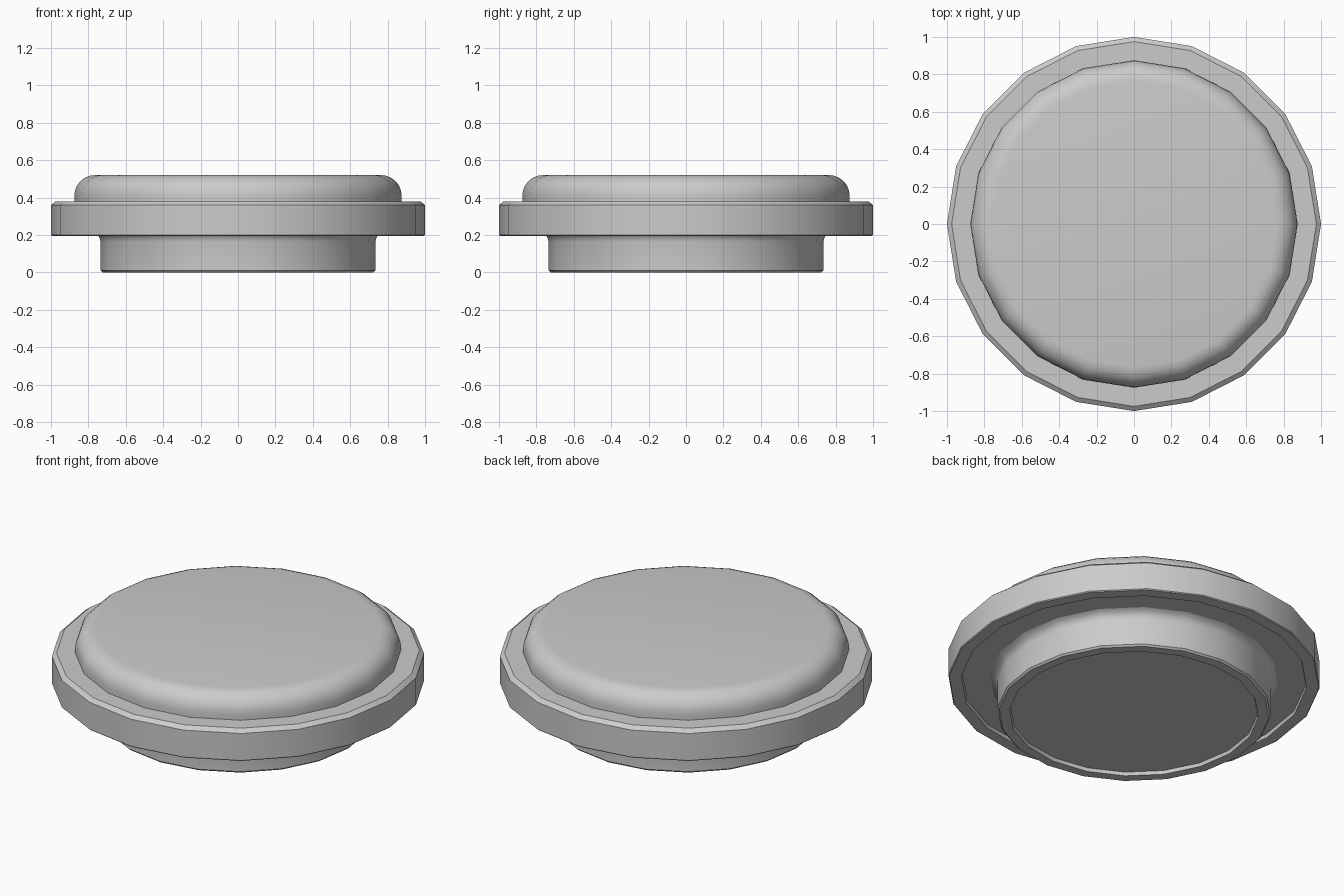
import bpy, bmesh, math

if "Cube" in bpy.data.objects:
    bpy.data.objects.remove(bpy.data.objects["Cube"])

SIDES = 20


def lathe(name, profile):
    """Revolve (radius, z) points around z; radius 0 closes to a pole."""
    bm = bmesh.new()
    rings = []
    for r, z in profile:
        if r == 0:
            rings.append([bm.verts.new((0, 0, z))] * SIDES)
        else:
            rings.append([bm.verts.new((r * math.cos(2 * math.pi * i / SIDES),
                                        r * math.sin(2 * math.pi * i / SIDES), z))
                          for i in range(SIDES)])
    for a, b in zip(rings, rings[1:]):
        for i in range(SIDES):
            j = (i + 1) % SIDES
            quad = list(dict.fromkeys((a[i], a[j], b[j], b[i])))
            bm.faces.new(quad)
    # merge the pole fans into single flat caps
    bmesh.ops.dissolve_limit(bm, angle_limit=0.001, verts=bm.verts[:], edges=bm.edges[:])
    mesh = bpy.data.meshes.new(name)
    bm.to_mesh(mesh)
    bm.free()
    obj = bpy.data.objects.new(name, mesh)
    bpy.context.collection.objects.link(obj)
    bpy.ops.object.select_all(action='DESELECT')
    obj.select_set(True)
    bpy.context.view_layer.objects.active = obj
    bpy.ops.object.shade_smooth_by_angle(angle=math.radians(30))
    return obj


# Plug below the flange: shallow recess underneath, small flare at the top
lathe("plug", [(0, 0.02), (0.665, 0.02), (0.67, 0), (0.725, 0), (0.735, 0.01),
               (0.735, 0.165), (0.74, 0.185), (0.755, 0.205), (0.775, 0.215)])

# Wide flange with chamfered upper edge and shallow underside recess
lathe("flange", [(0.775, 0.215), (0.925, 0.215), (0.93, 0.195), (0.995, 0.195),
                 (1.0, 0.2), (1.0, 0.36), (0.975, 0.38), (0.875, 0.38)])

# Rounded top cap
R = 0.11
arc = [(0.765 + R * math.cos(math.radians(a)), 0.41 + R * math.sin(math.radians(a)))
       for a in range(0, 91, 15)]
lathe("top_cap", [(0.875, 0.38)] + arc + [(0, 0.52)])
